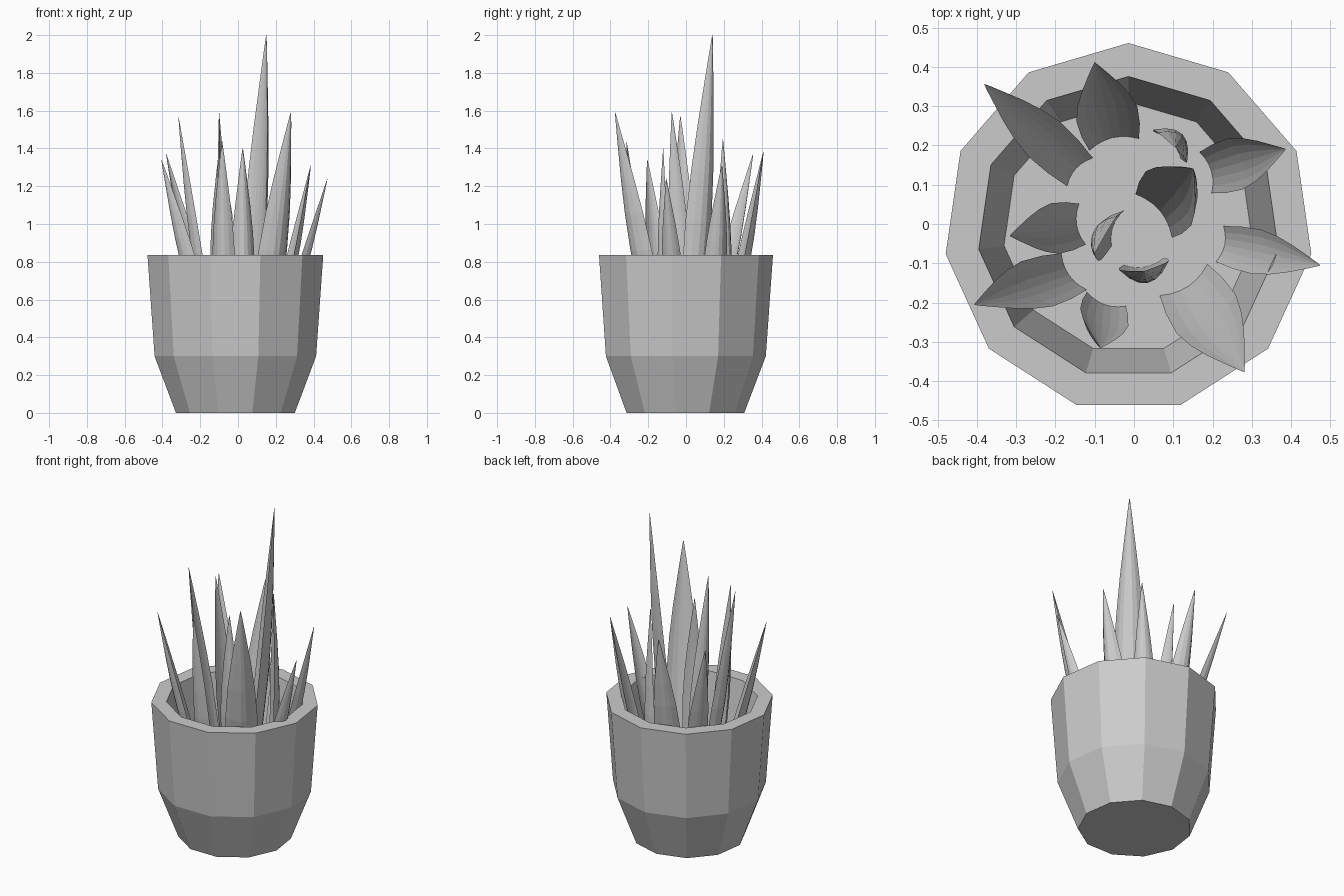
import bpy
import bmesh
import math
from mathutils import Vector

cube = bpy.data.objects.get("Cube")
if cube:
    bpy.data.objects.remove(cube, do_unlink=True)

grey = bpy.data.materials.new("plain_grey")
grey.use_nodes = True
COLOUR = (0.6, 0.6, 0.6, 1)
grey.diffuse_color = COLOUR
grey.node_tree.nodes["Principled BSDF"].inputs["Base Color"].default_value = COLOUR

SOIL = 0.42


def loft(name, rings):
    """Join rings of points into a closed, flat-shaded solid."""
    bm = bmesh.new()
    loops = [[bm.verts.new(p) for p in ring] for ring in rings]
    n = len(loops[0])
    for low, high in zip(loops, loops[1:]):
        for i in range(n):
            j = (i + 1) % n
            bm.faces.new((low[i], low[j], high[j], high[i]))
    bm.faces.new(loops[0][::-1])
    bm.faces.new(loops[-1])
    bmesh.ops.recalc_face_normals(bm, faces=bm.faces)
    mesh = bpy.data.meshes.new(name)
    bm.to_mesh(mesh)
    bm.free()
    mesh.materials.append(grey)
    obj = bpy.data.objects.new(name, mesh)
    bpy.context.collection.objects.link(obj)
    return obj


# Pot: eleven-sided, thick rim, sunken soil floor
def pot_ring(radius, z, sides=11):
    angles = [math.pi / 2 + math.tau * i / sides for i in range(sides)]
    return [(-0.014 + radius * math.cos(a), -0.0095 + radius * math.sin(a), z)
            for a in angles]


profile = [(0.318, 0), (0.432, 0.3), (0.47, 0.835), (0.385, 0.835), (0.32, SOIL)]
loft("pot", [pot_ring(r, z) for r, z in profile])

# Leaf: tapering blade, hollow on the inner face and rounded on the outer face
TAPER = [(0, 0.8), (0.18, 0.95), (0.38, 1), (0.55, 0.85), (0.7, 0.62),
         (0.85, 0.33), (0.95, 0.13), (1, 0.02)]
SEGMENTS = 6


def leaf(name, base, tip, width, facing=None):
    start = Vector((*base, SOIL - 0.01))
    end = Vector(tip)
    lean = end - start
    angle = math.atan2(lean.y, lean.x) if facing is None else math.radians(facing)
    out = Vector((math.cos(angle), math.sin(angle), 0))
    side = Vector((-out.y, out.x, 0))
    steps = [-1 + 2 * i / SEGMENTS for i in range(SEGMENTS + 1)]
    section = [(s, 0.36 * (1 - s * s)) for s in steps]
    section += [(s, 0.14 * (1 - s * s)) for s in reversed(steps[1:-1])]
    rings = []
    for t, scale in TAPER:
        w = width * scale
        rings.append([start + lean * t + side * (s * w / 2) + out * (d * w)
                      for s, d in section])
    return loft(name, rings)


# Outer leaves lean away from the middle
leaf("front_left_leaf", (0.125, -0.14), (0.28, -0.375, 1.59), 0.18)
leaf("front_right_leaf", (-0.15, -0.12), (-0.405, -0.205, 1.34), 0.14, 215)
leaf("right_leaf", (-0.13, 0), (-0.315, -0.03, 1.57), 0.13)
leaf("back_right_leaf", (-0.135, 0.13), (-0.38, 0.355, 1.37), 0.12)
leaf("back_leaf", (-0.05, 0.2), (-0.1, 0.41, 1.385), 0.16)
leaf("back_left_leaf", (0.18, 0.13), (0.385, 0.19, 1.31), 0.135)
leaf("left_leaf", (0.215, -0.05), (0.473, -0.105, 1.24), 0.115)
leaf("front_leaf", (-0.07, -0.19), (-0.085, -0.315, 1.44), 0.13, 250)

# Inner leaves stand almost upright
leaf("tall_leaf", (0.05, 0.02), (0.15, 0.14, 2.0), 0.18, 40)
leaf("inner_right_leaf", (-0.04, -0.01), (-0.1, -0.075, 1.59), 0.12, 160)
leaf("inner_front_leaf", (0.025, -0.095), (0.025, -0.12, 1.4), 0.13, 280)
leaf("inner_back_leaf", (0.085, 0.2), (0.105, 0.195, 1.45), 0.12, 45)
